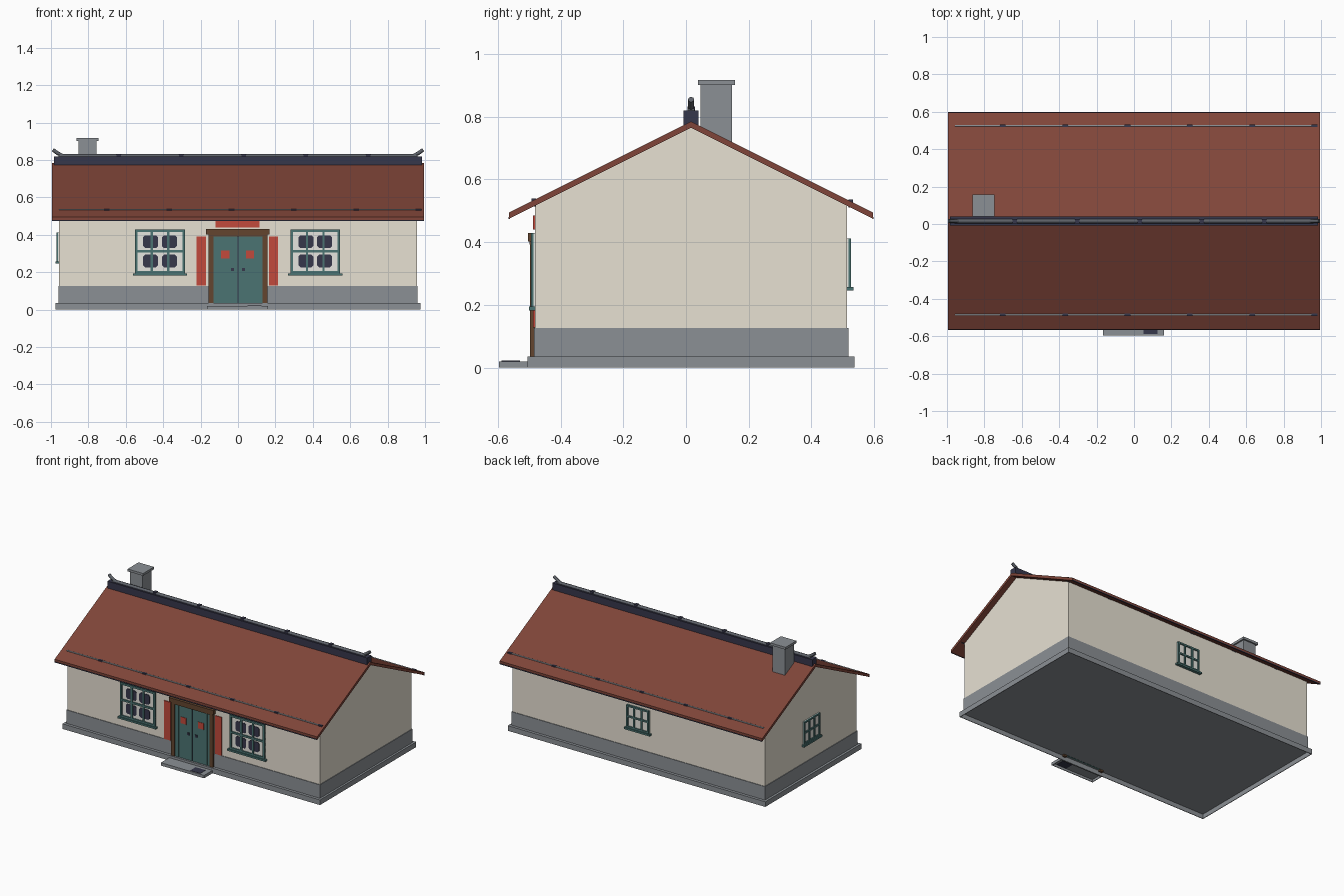
import bpy, bmesh, math
from mathutils import Matrix

cube = bpy.data.objects.get("Cube")
if cube:
    bpy.data.objects.remove(cube, do_unlink=True)


def material(name, r, g, b):
    mat = bpy.data.materials.new(name)
    mat.use_nodes = True
    mat.diffuse_color = (r, g, b, 1)
    mat.node_tree.nodes["Principled BSDF"].inputs["Base Color"].default_value = (r, g, b, 1)
    return mat


plaster = material("cream plaster", 0.80, 0.75, 0.65)
stone = material("grey stone", 0.26, 0.28, 0.30)
terracotta = material("terracotta roof", 0.215, 0.06, 0.041)
slate = material("dark slate", 0.037, 0.038, 0.07)
teal = material("teal paint", 0.07, 0.175, 0.17)
wood = material("brown wood", 0.125, 0.06, 0.028)
red = material("red banner", 0.54, 0.067, 0.045)
pale = material("pale glass", 0.83, 0.82, 0.77)
steel = material("dark steel", 0.11, 0.12, 0.14)

MID = 0.016                  # y of the ridge
HALF = 0.4975                # half depth of the walls
FRONT, BACK = MID - HALF, MID + HALF
WALL_X = 0.957
RIDGE_Z, SLOPE = 0.785, 0.5


def finish(name, bm, mat, place=None):
    bmesh.ops.recalc_face_normals(bm, faces=bm.faces)
    mesh = bpy.data.meshes.new(name)
    bm.to_mesh(mesh)
    bm.free()
    mesh.materials.append(mat)
    obj = bpy.data.objects.new(name, mesh)
    if place:
        obj.matrix_world = place
    bpy.context.collection.objects.link(obj)
    return obj


def boxes(name, mat, spans, place=None):
    """Each span is (x0, x1, y0, y1, z0, z1)."""
    bm = bmesh.new()
    for x0, x1, y0, y1, z0, z1 in spans:
        centre = Matrix.Translation(((x0 + x1) / 2, (y0 + y1) / 2, (z0 + z1) / 2))
        size = Matrix.Diagonal((x1 - x0, y1 - y0, z1 - z0, 1))
        bmesh.ops.create_cube(bm, size=1, matrix=centre @ size)
    return finish(name, bm, mat, place)


def tray(name, mat, x0, x1, y0, y1, height, t=0.004):
    """A slab that is hollow underneath, with thin sides."""
    boxes(name, mat, [(x0, x1, y0, y1, height - t, height),
                      (x0, x1, y0, y0 + t, 0, height), (x0, x1, y1 - t, y1, 0, height),
                      (x0, x0 + t, y0, y1, 0, height), (x1 - t, x1, y0, y1, 0, height)])


def extrude_x(name, mat, profile, half):
    """Extrude a closed (y, z) profile along x."""
    bm = bmesh.new()
    face = bm.faces.new([bm.verts.new((-half, y, z)) for y, z in profile])
    out = bmesh.ops.extrude_face_region(bm, geom=[face])
    moved = [v for v in out["geom"] if isinstance(v, bmesh.types.BMVert)]
    bmesh.ops.translate(bm, verts=moved, vec=(2 * half, 0, 0))
    return finish(name, bm, mat)


def tube(name, mat, points, radius):
    curve = bpy.data.curves.new(name, "CURVE")
    curve.dimensions = "3D"
    curve.bevel_depth = radius
    curve.bevel_resolution = 2
    curve.use_fill_caps = True
    line = curve.splines.new("POLY")
    line.points.add(len(points) - 1)
    for p, co in zip(line.points, points):
        p.co = (*co, 1)
    curve.materials.append(mat)
    obj = bpy.data.objects.new(name, curve)
    bpy.context.collection.objects.link(obj)
    return obj


def roof_z(y):
    return RIDGE_Z - SLOPE * abs(y - MID)


# Foundation, plinth and gabled walls
tray("foundation", stone, -0.977, 0.975, MID - 0.521, MID + 0.521, 0.035)
boxes("plinth", stone, [(-0.961, 0.961, FRONT - 0.004, BACK + 0.004, 0.032, 0.127)])
extrude_x("walls", plaster, [(FRONT, 0.1), (BACK, 0.1), (BACK, roof_z(BACK) - 0.012),
                             (MID, RIDGE_Z - 0.012), (FRONT, roof_z(FRONT) - 0.012)], WALL_X)

# Roof: one bent slab with dark drip edges
eave_f, eave_b, thick = MID - 0.58, MID + 0.58, 0.02
extrude_x("roof", terracotta,
          [(eave_f, roof_z(eave_f)), (MID, RIDGE_Z), (eave_b, roof_z(eave_b)),
           (eave_b, roof_z(eave_b) - thick), (MID, RIDGE_Z - thick),
           (eave_f, roof_z(eave_f) - thick)], 0.995)
drip = roof_z(eave_f) - thick
boxes("drip_edges", slate, [(-0.995, 0.995, y - 0.002, y + 0.002, drip - 0.001, drip + 0.005)
                            for y in (eave_f, eave_b)])

# Ridge with rounded cap, joints and upturned ends
boxes("ridge", slate, [(-0.985, 0.985, MID - 0.024, MID + 0.024, 0.765, 0.82)])
tube("ridge_cap", steel, [(-0.96, MID, 0.82), (0.96, MID, 0.82)], 0.012)
boxes("ridge_joints", slate, [(x - 0.012, x + 0.012, MID - 0.012, MID + 0.012, 0.815, 0.833)
                              for x in (i / 3 + 0.03 for i in range(-2, 3))])
for side, s in (("left", 1), ("right", -1)):
    tube("ridge_horn_" + side, steel,
         [(s * 0.94, MID, 0.823), (s * 0.965, MID, 0.837), (s * 0.99, MID, 0.855)], 0.01)

# Chimney
boxes("chimney", stone, [(-0.853, -0.757, 0.047, 0.147, 0.68, 0.903)])
boxes("chimney_cap", stone, [(-0.864, -0.747, 0.039, 0.157, 0.902, 0.918)])

# Snow rails lying low on both slopes
for side, y in (("front", -0.485), ("back", 0.525)):
    z = roof_z(y)
    tube("snow_rail_" + side, stone, [(-0.957, y, z), (0.957, y, z)], 0.005)
    boxes("snow_rail_posts_" + side, slate,
          [(x - 0.015, x + 0.015, y - 0.007, y + 0.007, z - 0.02, z + 0.005)
           for x in (i / 3 - 0.035 for i in range(-2, 4))])


def dark_panes(name, w, h, place):
    """Four thin panes with clipped corners, centred on the window."""
    bm = bmesh.new()
    for sx in (-1, 1):
        for sz in (-1, 1):
            cx, cz, pw, ph, cut = sx * w * 0.19, sz * h * 0.22, w * 0.15, h * 0.145, h * 0.045
            corners = []
            for dx, dz in ((1, 1), (-1, 1), (-1, -1), (1, -1)):
                a = (cx + dx * pw, cz + dz * (ph - cut))
                b = (cx + dx * (pw - cut), cz + dz * ph)
                corners += [a, b] if dx * dz > 0 else [b, a]
            face = bm.faces.new([bm.verts.new((x, -0.004, z)) for x, z in corners])
            out = bmesh.ops.extrude_face_region(bm, geom=[face])
            moved = [v for v in out["geom"] if isinstance(v, bmesh.types.BMVert)]
            bmesh.ops.translate(bm, verts=moved, vec=(0, -0.004, 0))
    finish(name, bm, slate, place)


def window(name, w, h, bar, place):
    """Window facing local -y, with its back on y = 0."""
    x, z, t = w / 2, h / 2, bar / 2
    boxes(name + "_glass", pale, [(-x, x, -0.005, 0.004, -z, z)], place)
    rails = [(-x, x, -0.013, 0, c - t, c + t) for c in (t - z, 0, z - t)]
    stiles = [(c - t, c + t, -0.013, 0, -z, z) for c in (t - x, -x / 3, x / 3, x - t)]
    boxes(name + "_frame", teal, rails + stiles, place)
    boxes(name + "_sill", teal, [(-x - 0.012, x + 0.012, -0.02, 0, -z - 0.012, -z)], place)


def spot(x, y, z, turn=0):
    return Matrix.Translation((x, y, z)) @ Matrix.Rotation(math.radians(turn), 4, "Z")


for side, x in (("left", 0.413), ("right", -0.417)):
    place = spot(x, FRONT, 0.312)
    window("front_window_" + side, 0.265, 0.235, 0.013, place)
    dark_panes("front_window_panes_" + side, 0.265, 0.235, place)
window("back_window", 0.17, 0.155, 0.011, spot(0, BACK, 0.335, 180))
window("side_window", 0.17, 0.155, 0.011, spot(-WALL_X, MID, 0.335, -90))

# Double door with frame
door = spot(0, FRONT, 0)
boxes("door_frame", wood, [(s - 0.013, s + 0.013, -0.016, 0, 0.02, 0.41) for s in (-0.145, 0.145)], door)
boxes("door_lintel", wood, [(-0.172, 0.168, -0.022, 0, 0.402, 0.43),
                            (-0.158, 0.158, -0.018, 0, 0.392, 0.404)], door)
boxes("door_leaves", teal, [(-0.134, -0.003, -0.01, 0, 0.03, 0.395),
                            (0.003, 0.134, -0.01, 0, 0.03, 0.395)], door)
boxes("door_gap", slate, [(-0.004, 0.004, -0.007, 0, 0.03, 0.395)], door)
boxes("door_battens", teal, [(s - 0.004, s + 0.004, -0.012, 0, 0.035, 0.39)
                             for s in (-0.108, 0.108)], door)
boxes("door_plaques", red, [(s - 0.022, s + 0.022, -0.013, 0, 0.273, 0.317)
                            for s in (-0.068, 0.064)], door)
boxes("door_knobs", slate, [(s - 0.008, s + 0.008, -0.016, 0, 0.207, 0.223)
                            for s in (-0.03, 0.03)], door)

# Red banners beside and above the door
boxes("banners", red, [(-0.221, -0.172, -0.006, 0, 0.128, 0.39),
                       (0.166, 0.215, -0.006, 0, 0.128, 0.39),
                       (-0.12, 0.115, -0.006, 0, 0.44, 0.485)], door)

# Entrance step with mat
tray("step", stone, -0.167, 0.16, -0.596, -0.506, 0.02)
boxes("step_mat", slate, [(0.05, 0.125, -0.589, -0.53, 0.014, 0.022)])
